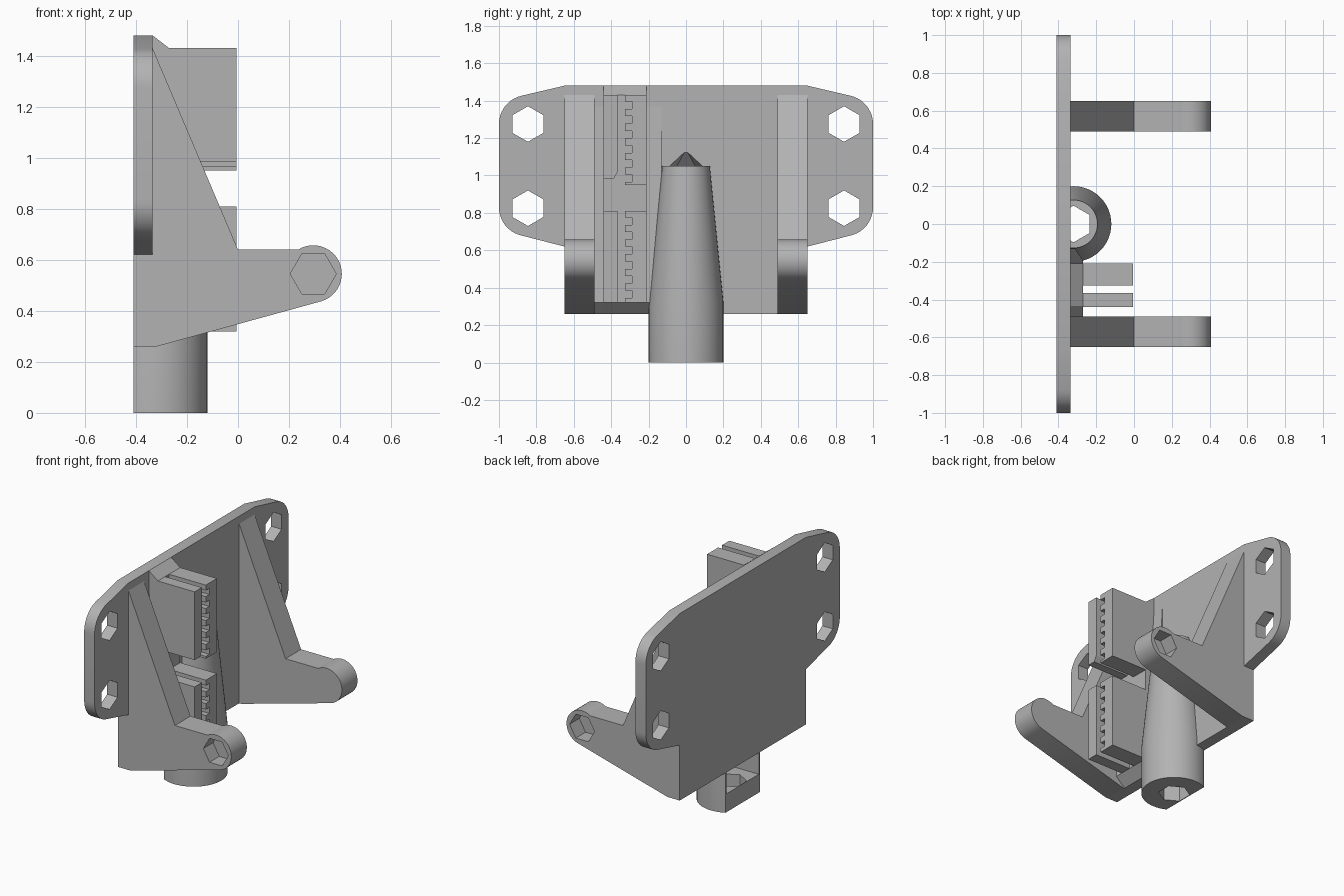
import bpy, bmesh
from math import cos, sin, radians, pi
from mathutils import Vector

if "Cube" in bpy.data.objects:
    bpy.data.objects.remove(bpy.data.objects["Cube"], do_unlink=True)

grey = bpy.data.materials.new("plain_grey")
grey.use_nodes = True
COLOUR = (0.45, 0.45, 0.45, 1)
grey.diffuse_color = COLOUR
grey.node_tree.nodes["Principled BSDF"].inputs["Base Color"].default_value = COLOUR


def finish(name, bm):
    bmesh.ops.recalc_face_normals(bm, faces=bm.faces)
    mesh = bpy.data.meshes.new(name)
    bm.to_mesh(mesh)
    bm.free()
    mesh.materials.append(grey)
    obj = bpy.data.objects.new(name, mesh)
    bpy.context.collection.objects.link(obj)
    return obj


def prism(name, axis, points, low, high):
    """Extrude a 2D outline along the named axis."""
    place = {"x": lambda a, b: (low, a, b),
             "y": lambda a, b: (a, low, b),
             "z": lambda a, b: (a, b, low)}[axis]
    bm = bmesh.new()
    face = bm.faces.new([bm.verts.new(place(a, b)) for a, b in points])
    moved = bmesh.ops.extrude_face_region(bm, geom=[face])["geom"]
    step = Vector([(high - low) * (axis == k) for k in "xyz"])
    bmesh.ops.translate(bm, vec=step, verts=[v for v in moved if isinstance(v, bmesh.types.BMVert)])
    return finish(name, bm)


def arc(a, b, radius, start, end, steps):
    angles = [radians(start + (end - start) * i / steps) for i in range(steps + 1)]
    return [(a + radius * cos(t), b + radius * sin(t)) for t in angles]


def hexagon(a, b, radius, turn=0):
    return arc(a, b, radius, turn, turn + 300, 5)


def rect(a0, b0, a1, b1):
    return [(a0, b0), (a1, b0), (a1, b1), (a0, b1)]


def activate(obj):
    bpy.ops.object.select_all(action="DESELECT")
    obj.select_set(True)
    bpy.context.view_layer.objects.active = obj


def cut(obj, *cutters):
    activate(obj)
    for cutter in cutters:
        mod = obj.modifiers.new("cut", "BOOLEAN")
        mod.operation, mod.solver, mod.object = "DIFFERENCE", "EXACT", cutter
        bpy.ops.object.modifier_apply(modifier=mod.name)


def smooth(obj):
    activate(obj)
    bpy.ops.object.shade_smooth_by_angle(angle=radians(25))


BACK, FACE, PAD, TIP = -0.41, -0.335, -0.27, -0.005
cutters = []

# Mounting plate with rounded wings
half = ([(0.65, 0.26), (0.65, 0.62)] + arc(0.845, 0.83, 0.155, -78, 0, 10)
        + arc(0.845, 1.275, 0.155, 0, 78, 10) + [(0.65, 1.48)])
plate = prism("mounting_plate", "x", half + [(-y, z) for y, z in reversed(half)], BACK, FACE)
for side in (-1, 1):
    for z in (0.825, 1.275):
        cutters.append(prism("bolt_hole_cutter", "x", hexagon(side * 0.845, z, 0.095, 30), -0.6, 0))
cut(plate, *cutters)

# Tapered spindle housing, flattened at the back
CX = -0.32
bm = bmesh.new()
rings = []
for radius, z in ((0.2, 0), (0.2, 0.32), (0.127, 1.05)):
    rings.append([bm.verts.new((x, y, z)) for x, y in arc(CX, 0, radius, 0, 352.5, 47)])
for low, high in zip(rings, rings[1:]):
    for i in range(48):
        j = (i + 1) % 48
        bm.faces.new((low[i], low[j], high[j], high[i]))
bm.faces.new(rings[0])
bm.faces.new(rings[-1])
bmesh.ops.bisect_plane(bm, geom=bm.verts[:] + bm.edges[:] + bm.faces[:], plane_co=(BACK + 0.0005, 0, 0),
                       plane_no=(-1, 0, 0), clear_outer=True)
bmesh.ops.holes_fill(bm, edges=[e for e in bm.edges if e.is_boundary], sides=0)
housing = finish("spindle_housing", bm)

# Hexagonal bore with a pointed end, and the nut slot behind it
bm = bmesh.new()
lower = [bm.verts.new((x, y, -0.1)) for x, y in hexagon(CX, 0, 0.097, 30)]
upper = [bm.verts.new((x, y, 1.05)) for x, y in hexagon(CX, 0, 0.097, 30)]
point = bm.verts.new((CX, 0, 1.14))
bm.faces.new(lower)
for i in range(6):
    j = (i + 1) % 6
    bm.faces.new((lower[i], lower[j], upper[j], upper[i]))
    bm.faces.new((upper[i], upper[j], point))
bore = finish("bore_cutter", bm)
slot = prism("nut_slot_cutter", "z", rect(-0.6, -0.165, -0.23, 0.165), 0.12, 0.26)
cut(housing, bore, slot)
cut(plate, bore)
smooth(housing)
smooth(plate)
cutters += [bore, slot]

# Side arms with blind nut pockets on the outer faces
EX, EZ = 0.295, 0.545
profile = ([(BACK, 0.26), (-0.32, 0.26)] + arc(EX, EZ, 0.112, -74, 122, 24)
           + [(0, 0.64), (FACE, 1.43), (BACK + 0.02, 1.43), (BACK + 0.02, 0.3), (BACK, 0.3)])
for name, side in (("left_arm", 1), ("right_arm", -1)):
    arm = prism(name, "y", profile, side * 0.49, side * 0.65)
    pocket = prism("pocket_cutter", "y", hexagon(EX, EZ, 0.09), side * 0.55, side * 0.75)
    cut(arm, pocket)
    smooth(arm)
    cutters.append(pocket)

# Backing pad and the sloped rib around it
prism("clamp_pad", "y", [(FACE, 0.26), (PAD, 0.32), (PAD, 1.43), (FACE, 1.48), (-0.36, 1.48), (-0.36, 0.26)],
      -0.44, -0.21)
prism("sloped_rib", "y", [(FACE, 0.26), (PAD - 0.001, 0.32), (FACE, 1.37), (-0.36, 1.37), (-0.36, 0.26)],
      -0.5, -0.13)

# Belt clamps: a plain jaw facing a toothed jaw
def toothed_jaw(name, bottom, top, first):
    points = [(-0.21, bottom), (-0.21, top), (-0.325, top)]
    z = first
    while z - 0.04 > bottom:
        points += [(-0.325, z), (-0.288, z), (-0.288, z - 0.04), (-0.325, z - 0.04)]
        z -= 0.078
    prism(name, "x", points + [(-0.325, bottom)], -0.36, TIP)


toothed_jaw("upper_toothed_jaw", 0.95, 1.43, 1.395)
toothed_jaw("lower_toothed_jaw", 0.32, 0.81, 0.775)
prism("upper_plain_jaw", "x", [(-0.44, 0.985), (-0.385, 0.985), (-0.365, 1.02), (-0.365, 1.43), (-0.44, 1.43)],
      -0.36, TIP)
prism("lower_plain_jaw", "x", rect(-0.44, 0.32, -0.365, 0.81), -0.36, TIP)

for cutter in cutters:
    bpy.data.objects.remove(cutter, do_unlink=True)
